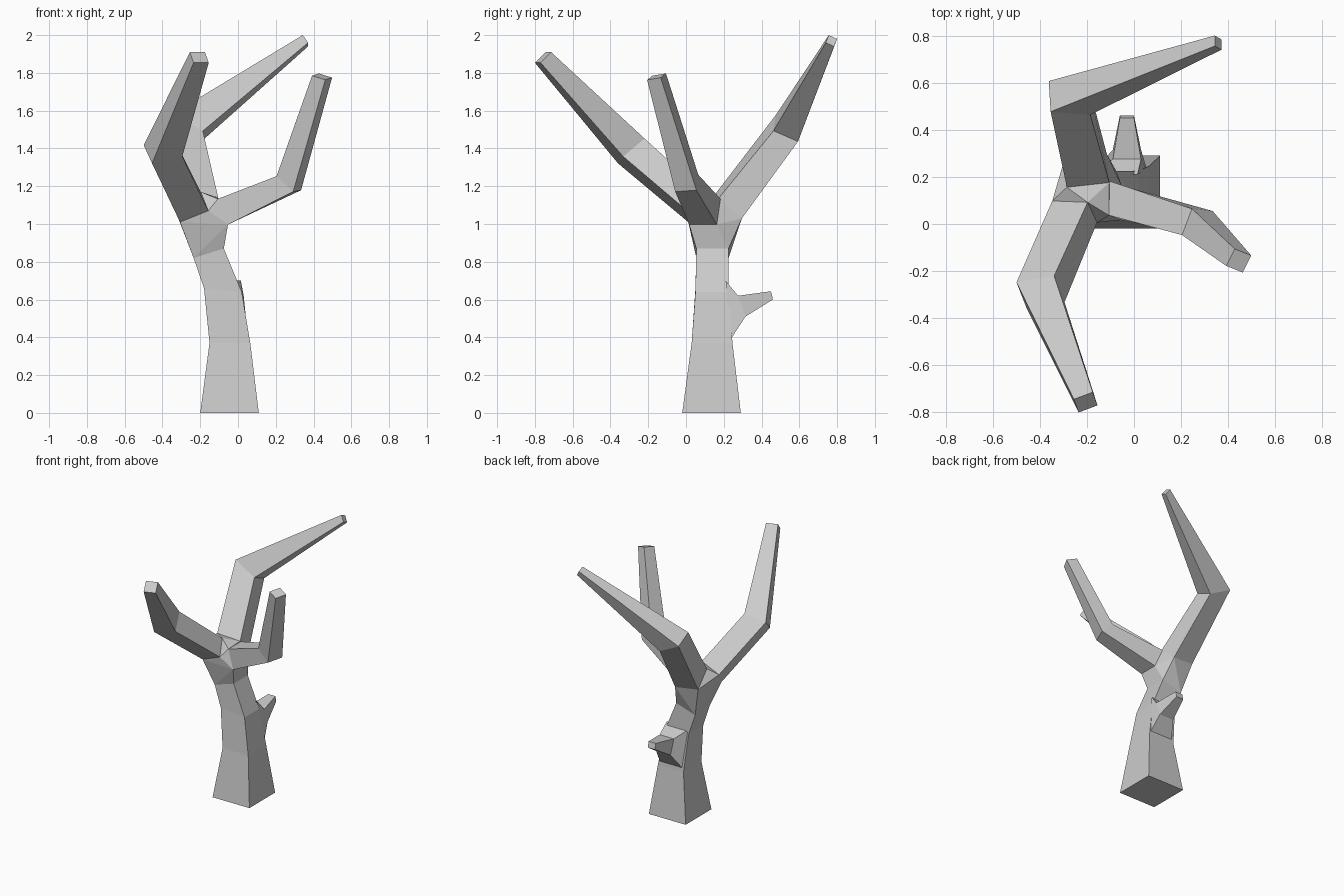
import bpy, bmesh
from mathutils import Vector

if "Cube" in bpy.data.objects:
    bpy.data.objects.remove(bpy.data.objects["Cube"])

bm = bmesh.new()


def ring(centre, u, v):
    """Four corners of a section: centre plus two half-width vectors."""
    c, u, v = Vector(centre), Vector(u), Vector(v)
    return [bm.verts.new(c + a * u + b * v)
            for a, b in ((-1, -1), (1, -1), (1, 1), (-1, 1))]


def limb(sections, cap_start=False, cap_end=True):
    """Skin a four-sided limb through its sections."""
    rings = [ring(*s) for s in sections]
    for lo, hi in zip(rings, rings[1:]):
        for i in range(4):
            j = (i + 1) % 4
            bm.faces.new((lo[i], lo[j], hi[j], hi[i]))
    if cap_start:
        bm.faces.new(rings[0][::-1])
    if cap_end:
        bm.faces.new(rings[-1])
    return rings


# Trunk
trunk = limb([
    ((-.045, .135, 0), (.155, 0, 0), (0, .155, 0)),
    ((-.043, .138, .37), (.108, 0, 0), (0, .108, 0)),
    ((-.08, .138, .65), (.1, 0, -.01), (0, .088, 0)),
    ((-.155, .14, .845), (.08, 0, .025), (0, .085, 0)),
], cap_start=True, cap_end=False)

# Front left branch
front = limb([
    ((-.252, .052, 1.09), (.075, -.003, .03), (-.02, .043, .05)),
    ((-.397, -.29, 1.387), (.08, .014, .018), (-.022, .056, .048)),
    ((-.205, -.757, 1.882), (.04, .015, 0), (-.01, .028, .028)),
])

# Right branch
right = limb([
    ((-.08, .1, 1.065), (0, .073, 0), (-.027, .01, .068)),
    ((.269, .004, 1.216), (.021, .056, .004), (-.044, .005, .041)),
    ((.445, -.156, 1.78), (.018, .036, .006), (-.035, .014, .011)),
])

# Back branch
back = limb([
    ((-.2, .226, 1.095), (.09, .01, -.01), (-.005, .06, -.055)),
    ((-.274, .535, 1.508), (.084, -.007, -.043), (-.004, .065, -.028)),
    ((.357, .77, 1.97), (.014, -.008, -.02), (0, .022, -.01)),
])

# Broken stub on the back of the trunk
limb([
    ((-.065, .22, .54), (.1, 0, 0), (-.02, -.01, .16)),
    ((-.03, .295, .565), (.06, 0, 0), (0, -.02, .055)),
    ((-.03, .455, .622), (.03, 0, 0), (0, -.005, .022)),
])

# Fork joining the trunk to the three branches, opened where they meet
ends = [trunk[-1], front[0], right[0], back[0]]
hull = bmesh.ops.convex_hull(bm, input=[v for r in ends for v in r])
inner = {f for f in hull["geom"] if isinstance(f, bmesh.types.BMFace)
         and any(all(v in r for v in f.verts) for r in ends)}
bmesh.ops.delete(bm, geom=list(inner), context='FACES_ONLY')

bmesh.ops.recalc_face_normals(bm, faces=bm.faces[:])
mesh = bpy.data.meshes.new("bare_tree")
bm.to_mesh(mesh)
bm.free()
bpy.context.collection.objects.link(bpy.data.objects.new("bare_tree", mesh))
